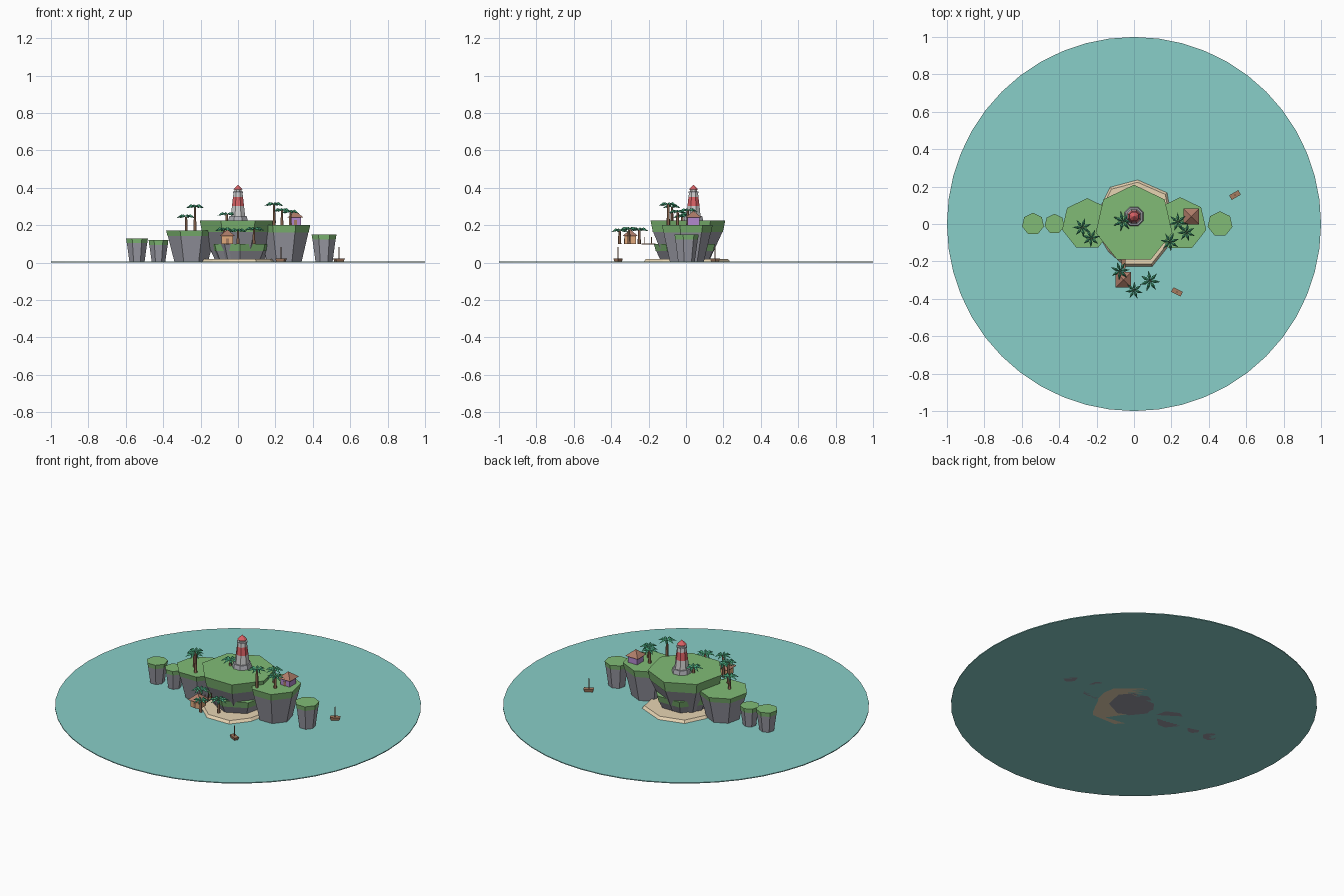
import bpy, bmesh, math
from mathutils import Vector, Matrix

if "Cube" in bpy.data.objects:
    bpy.data.objects.remove(bpy.data.objects["Cube"])

MATS = {}
COLORS = {
    "sea": (0.25, 0.62, 0.58), "rock": (0.33, 0.33, 0.38), "grass": (0.22, 0.50, 0.18),
    "sand": (0.80, 0.66, 0.45), "wood": (0.38, 0.20, 0.12), "leaf": (0.07, 0.42, 0.22),
    "red": (0.70, 0.12, 0.13), "white": (0.72, 0.72, 0.74), "stone": (0.42, 0.42, 0.46),
    "orange": (0.75, 0.40, 0.20), "purple": (0.45, 0.25, 0.62), "roof": (0.42, 0.20, 0.14),
}


def finish(name, bm, color):
    bmesh.ops.recalc_face_normals(bm, faces=bm.faces)
    me = bpy.data.meshes.new(name)
    bm.to_mesh(me)
    bm.free()
    ob = bpy.data.objects.new(name, me)
    bpy.context.collection.objects.link(ob)
    if color not in MATS:
        MATS[color] = bpy.data.materials.new(color)
        MATS[color].diffuse_color = (*COLORS[color], 1)
    me.materials.append(MATS[color])
    return ob


def loft(bm, rings):
    """Join rings of points with quads and cap both ends."""
    vs = [[bm.verts.new(p) for p in r] for r in rings]
    n = len(vs[0])
    for a, b in zip(vs, vs[1:]):
        for i in range(n):
            bm.faces.new((a[i], a[(i + 1) % n], b[(i + 1) % n], b[i]))
    bm.faces.new(vs[0][::-1])
    bm.faces.new(vs[-1])


def frustum(name, x, y, profile, sides, color, turn=90):
    """Stack of (radius, z) rings, first corner at angle turn."""
    bm = bmesh.new()
    loft(bm, [[(x + r * math.cos(math.radians(turn) + 2 * math.pi * i / sides),
                y + r * math.sin(math.radians(turn) + 2 * math.pi * i / sides), z)
               for i in range(sides)] for r, z in profile])
    bmesh.ops.remove_doubles(bm, verts=bm.verts, dist=1e-5)
    return finish(name, bm, color)


def box(name, center, size, color, angle=0, taper=1.0):
    bm = bmesh.new()
    sx, sy, sz = (s / 2 for s in size)
    loft(bm, [[(-sx * k, -sy * k, z), (sx * k, -sy * k, z), (sx * k, sy * k, z), (-sx * k, sy * k, z)]
              for k, z in ((taper, -sz), (1, sz))])
    bm.transform(Matrix.Translation(center) @ Matrix.Rotation(math.radians(angle), 4, 'Z'))
    return finish(name, bm, color)


# Sea
frustum("sea", 0, 0, [(1, 0), (1, 0.005)], 48, "sea")

# Sand beach with sloped rim
shore = [(.02, .24), (-.13, .2), (-.19, .08), (-.2, -.05), (-.14, -.15),
         (-.05, -.23), (.1, -.23), (.18, -.13), (.21, 0), (.18, .17)]
bm = bmesh.new()
loft(bm, [[(x * k, y * k, z) for x, y in shore] for k, z in ((1, 0), (.93, .02))])
finish("beach", bm, "sand")


# Cliffs: seven-sided tapered rock with a grass cap
def cliff(name, x, y, r, top, cap, low, turn=90):
    mid = r * 0.94
    frustum(name + "_rock", x, y, [(r * low, 0), (mid * 0.99, top - cap)], 7, "rock", turn)
    frustum(name + "_grass", x, y, [(mid, top - cap), (r, top)], 7, "grass", turn)


cliff("main_cliff", 0, 0, .21, .225, .06, .57)
cliff("ledge", .01, 0, .172, .1, .037, .75, 90 + 180 / 7)
cliff("left_cliff", -.25, 0, .138, .172, .03, .66)
cliff("right_cliff", .247, 0, .143, .202, .04, .66)
cliff("right_pillar", .46, 0, .068, .15, .026, .68)
cliff("left_pillar", -.54, 0, .06, .13, .025, .68)
cliff("inner_left_pillar", -.425, 0, .054, .12, .025, .68)

# Lighthouse
LX, LY = 0, .04
frustum("lighthouse_base", LX, LY, [(.056, .225), (.05, .25)], 8, "stone", 22.5)
for i, (r0, z0, r1, z1, c) in enumerate([
        (.041, .25, .035, .303, "white"), (.035, .303, .029, .35, "red"),
        (.029, .35, .025, .38, "white")]):
    frustum(f"lighthouse_band_{i}", LX, LY, [(r0, z0), (r1, z1)], 8, c, 22.5)
frustum("lighthouse_gallery", LX, LY, [(.03, .372), (.03, .379)], 8, "stone", 22.5)
frustum("lighthouse_lantern", LX, LY, [(.019, .379), (.019, .392)], 8, "white", 22.5)
frustum("lighthouse_roof", LX, LY, [(.027, .39), (.001, .416)], 8, "red", 22.5)


# Palms: thin trunk and seven folded drooping leaves
def palm(i, x, y, base, top, spread, turn):
    frustum(f"palm_trunk_{i}", x, y, [(.009, base), (.006, top)], 6, "wood")
    bm = bmesh.new()
    for k in range(7):
        rot = Matrix.Rotation(turn + k * math.tau / 7, 3, 'Z')
        at = lambda u, w, h: bm.verts.new(rot @ Vector((u * spread, w * spread, h)) + Vector((x, y, top)))
        root, tip = at(0, 0, .002), at(1, 0, -.007)
        ridge, left, right = at(.5, 0, .013), at(.45, .16, .005), at(.45, -.16, .005)
        for f in ((root, ridge, left), (root, right, ridge), (ridge, tip, left), (ridge, right, tip),
                  (root, left, tip, right)):
            bm.faces.new(f)
    finish(f"palm_leaves_{i}", bm, "leaf")


palms = [(-.277, -.02, .17, .245, .052), (-.23, -.075, .17, .298, .05), (-.06, .015, .225, .257, .055),
         (.235, .01, .2, .278, .052), (.28, -.045, .2, .27, .05), (.193, -.095, .2, .31, .052),
         (-.075, -.25, .1, .175, .052), (.085, -.305, .1, .178, .057), (0, -.355, .1, .17, .048)]
for i, (x, y, b, t, s) in enumerate(palms):
    palm(i, x, y, b, t, s, 0.4 + i * 0.7)

# Huts: square walls, pyramid roof, door
for name, x, y, z, wall in (("beach_hut", -.057, -.298, .1, "orange"),
                            ("cliff_hut", .307, .04, .2, "purple")):
    box(name + "_walls", (x, y, z + .022), (.062, .062, .044), wall)
    frustum(name + "_roof", x, y, [(.059, z + .042), (.002, z + .076)], 4, "roof", 45)
    box(name + "_door", (x, y - .031, z + .014), (.016, .004, .028), "wood")

# Walkway from the beach hut to the cliff
box("walkway", (-.057, -.2, .1), (.022, .075, .004), "wood")
for sx in (-.067, -.047):
    for sy in (-.22, -.185):
        box("walkway_post", (sx, sy, .118), (.004, .004, .036), "wood")

# Boats: tapered hull and mast
for i, (x, y, a) in enumerate(((.54, .155, 30), (.23, -.363, -27))):
    box(f"boat_hull_{i}", (x, y, .012), (.056, .028, .02), "wood", a, .75)
    box(f"boat_mast_{i}", (x, y, .05), (.005, .005, .065), "wood", a)

for m in bpy.data.materials:
    if m.users and not m.is_grease_pencil:
        m.use_nodes = True
        m.node_tree.nodes["Principled BSDF"].inputs["Base Color"].default_value = m.diffuse_color
